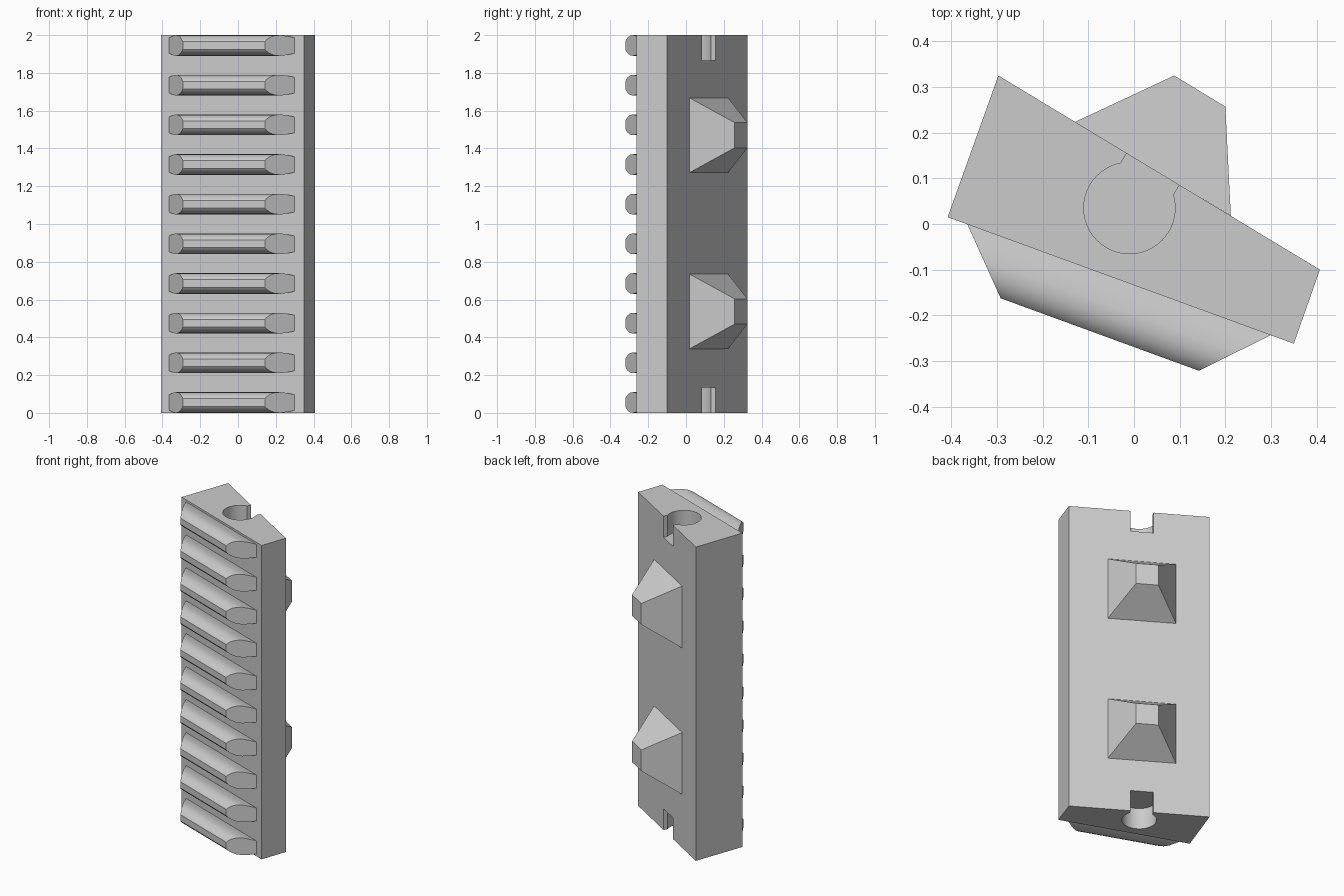
import bpy, bmesh, math
from mathutils import Vector

cube = bpy.data.objects.get("Cube")
if cube:
    bpy.data.objects.remove(cube, do_unlink=True)

grey = bpy.data.materials.new("plain_grey")
grey.use_nodes = True
grey.diffuse_color = (0.6, 0.6, 0.6, 1)
grey.node_tree.nodes["Principled BSDF"].inputs["Base Color"].default_value = (0.6, 0.6, 0.6, 1)


def loft(name, ring_a, ring_b):
    """Closed solid between two rings with the same number of points."""
    bm = bmesh.new()
    a = [bm.verts.new(p) for p in ring_a]
    b = [bm.verts.new(p) for p in ring_b]
    bm.faces.new(a)
    bm.faces.new(b)
    for i in range(len(a)):
        j = (i + 1) % len(a)
        bm.faces.new((a[i], a[j], b[j], b[i]))
    bmesh.ops.recalc_face_normals(bm, faces=bm.faces)
    mesh = bpy.data.meshes.new(name)
    bm.to_mesh(mesh)
    bm.free()
    obj = bpy.data.objects.new(name, mesh)
    bpy.context.collection.objects.link(obj)
    mesh.materials.append(grey)
    return obj


def prism(name, outline, low, high):
    return loft(name, [(p[0], p[1], low) for p in outline],
                [(p[0], p[1], high) for p in outline])


def smooth(obj):
    bpy.ops.object.select_all(action='DESELECT')
    obj.select_set(True)
    bpy.context.view_layer.objects.active = obj
    bpy.ops.object.shade_smooth_by_angle(angle=math.radians(30))


# Plan of the bar: corners, then front-face directions
back_right, back_left = Vector((-0.297, 0.325)), Vector((0.407, -0.10))
front_left, front_right = Vector((0.35, -0.262)), Vector((-0.408, 0.015))
along = (front_left - front_right).normalized()
outward = Vector((along.y, -along.x))
back = (back_left - back_right).normalized()
back_out = Vector((-back.y, back.x))

body = prism("body", [back_right, back_left, front_left, front_right], 0, 2)

# Keyhole socket in each end, opening through the back face
centre, radius, half_slot, depth = Vector((-0.01, 0.035)), 0.1, 0.067, 0.135
gap = math.asin(half_slot / radius)
steps = 40
keyhole = []
for i in range(steps + 1):
    t = gap + (2 * math.pi - 2 * gap) * i / steps
    keyhole.append(centre + radius * (math.cos(t) * back_out + math.sin(t) * back))
keyhole += [centre + 0.2 * back_out + s * half_slot * back for s in (-1, 1)]
for low, high in ((-0.1, depth), (2 - depth, 2.1)):
    cutter = prism("socket_cutter", keyhole, low, high)
    cutter.hide_render = True
    cut = body.modifiers.new("socket", 'BOOLEAN')
    cut.operation, cut.solver, cut.object = 'DIFFERENCE', 'EXACT', cutter
    bpy.context.view_layer.objects.active = body
    bpy.ops.object.modifier_apply(modifier=cut.name)
    bpy.data.objects.remove(cutter, do_unlink=True)
smooth(body)

# Rounded ridges across the front: (distance out, half height)
profile = [(0, 0.042), (0.03, 0.05), (0.06, 0.055), (0.085, 0.052),
           (0.105, 0.043), (0.12, 0.03), (0.127, 0.02)]
section = profile + [(n, -h) for n, h in reversed(profile)]


def ridge_end(base, tip, z):
    ring = []
    for n, h in section:
        p = front_right + along * (base + (tip - base) * n / 0.127) + outward * n
        ring.append((p.x, p.y, z + h))
    return ring


for i in range(10):
    z = 0.055 + 0.21 * i
    smooth(loft(f"ridge_{i + 1}", ridge_end(0.046, 0.17, z), ridge_end(0.753, 0.632, z)))


# Tapered pegs on the back
def rectangle(p, q, z, half):
    return [(p[0], p[1], z - half), (q[0], q[1], z - half),
            (q[0], q[1], z + half), (p[0], p[1], z + half)]


for name, z in (("lower_peg", 0.537), ("upper_peg", 1.47)):
    loft(name, rectangle((-0.13, 0.223), (0.212, 0.018), z, 0.198),
         rectangle((0.088, 0.325), (0.20, 0.257), z, 0.067))
